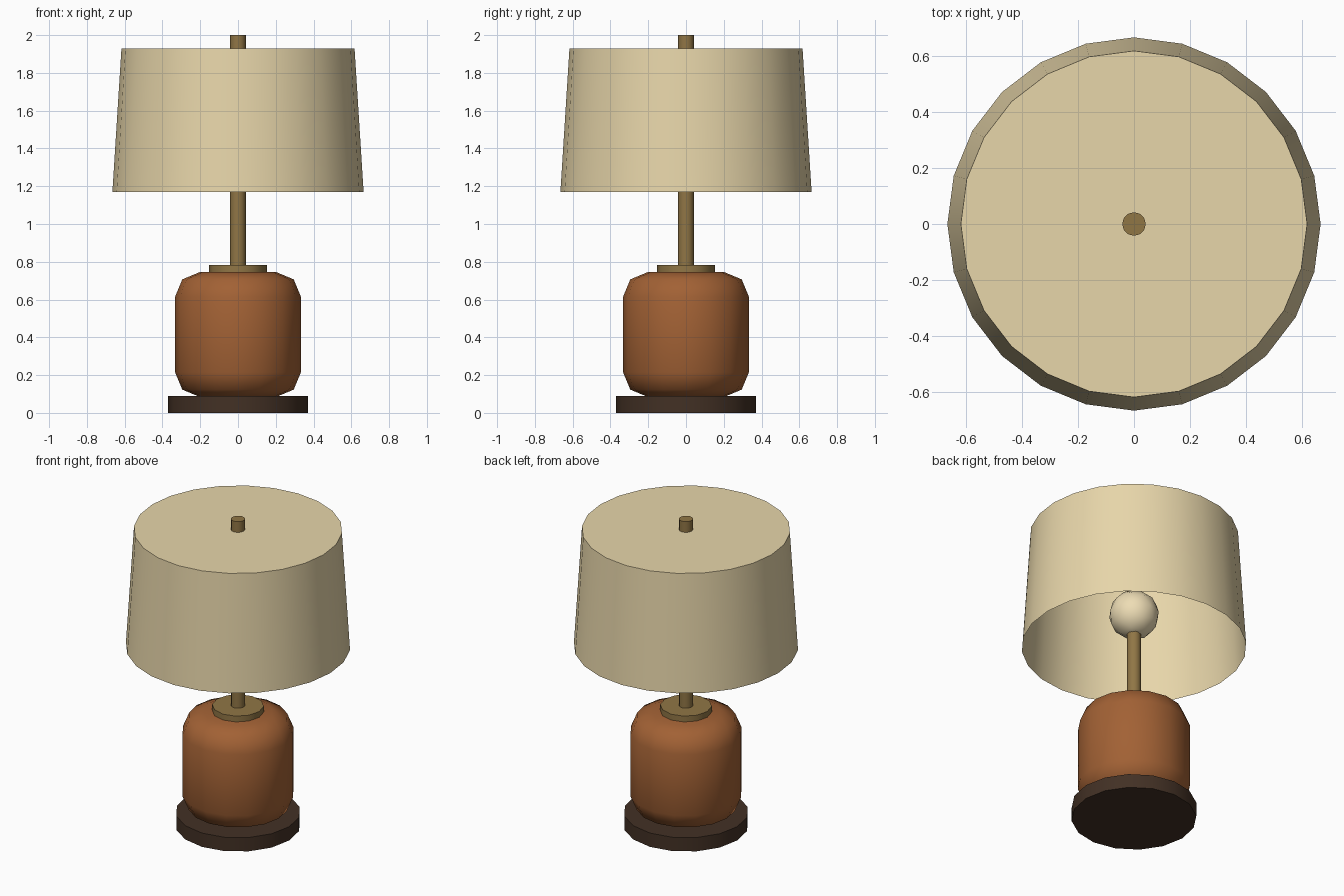
import bpy, math

if "Cube" in bpy.data.objects:
    bpy.data.objects.remove(bpy.data.objects["Cube"])


def material(name, rgb):
    m = bpy.data.materials.new(name)
    m.diffuse_color = (*rgb, 1)
    m.use_nodes = True
    m.node_tree.nodes["Principled BSDF"].inputs["Base Color"].default_value = m.diffuse_color
    return m


DARK = material("dark_wood", (0.055, 0.03, 0.018))
CLAY = material("terracotta", (0.36, 0.12, 0.035))
BRASS = material("brass", (0.28, 0.18, 0.06))
LINEN = material("linen", (0.80, 0.67, 0.40))
GLOW = material("warm_glass", (0.85, 0.72, 0.46))


def lathe(name, profile, sides, mat, angle, cap_bottom=True):
    """Revolve (radius, z) points, listed bottom to top, and cap the ends."""
    verts = [(r * math.cos(math.tau * i / sides), r * math.sin(math.tau * i / sides), z)
             for r, z in profile for i in range(sides)]
    faces = []
    for k in range(len(profile) - 1):
        for i in range(sides):
            j = (i + 1) % sides
            a, b = k * sides, (k + 1) * sides
            faces.append((a + i, a + j, b + j, b + i))
    faces.append(tuple(range(len(verts) - sides, len(verts))))
    if cap_bottom:
        faces.append(tuple(reversed(range(sides))))
    mesh = bpy.data.meshes.new(name)
    mesh.from_pydata(verts, [], faces)
    obj = bpy.data.objects.new(name, mesh)
    bpy.context.collection.objects.link(obj)
    finish(obj, mat, angle)
    return obj


def finish(obj, mat, angle):
    obj.data.materials.append(mat)
    bpy.ops.object.select_all(action='DESELECT')
    obj.select_set(True)
    bpy.context.view_layer.objects.active = obj
    bpy.ops.object.shade_smooth_by_angle(angle=math.radians(angle))


# Foot disc
lathe("foot", [(0.37, 0), (0.37, 0.09)], 16, DARK, 35)

# Rounded body: quarter arcs of two segments at bottom and top
R, BEV, Z0, Z1 = 0.333, 0.13, 0.085, 0.745
arc = [(R - BEV + BEV * math.sin(a), BEV * (1 - math.cos(a)))
       for a in (0, math.pi / 4, math.pi / 2)]
body = [(r, Z0 + h) for r, h in arc] + [(r, Z1 - h) for r, h in reversed(arc)]
lathe("body", body, 16, CLAY, 50)

# Brass collar and rod, whose tip shows above the shade
lathe("collar", [(0.153, 0.74), (0.153, 0.783)], 12, BRASS, 35)
lathe("rod", [(0.042, 0.76), (0.042, 2.0)], 12, BRASS, 35)

# Bulb
bpy.ops.mesh.primitive_ico_sphere_add(subdivisions=2, radius=0.15, location=(0, 0, 1.39))
bulb = bpy.context.object
bulb.name = "bulb"
finish(bulb, GLOW, 60)

# Thin shade: closed on top, open below
lathe("shade", [(0.665, 1.17), (0.617, 1.93)], 24, LINEN, 35, cap_bottom=False)
